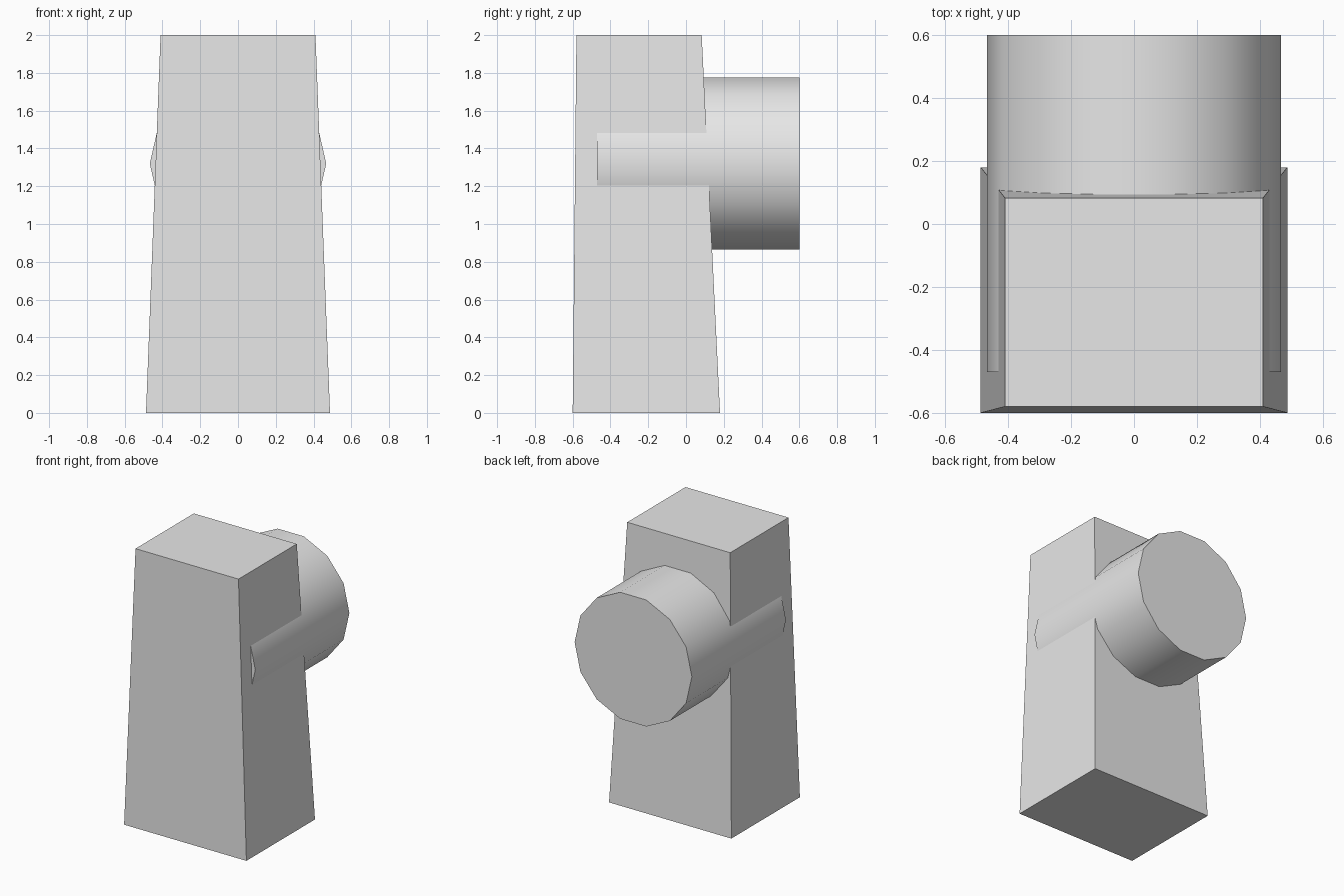
import bpy, bmesh, math

cube = bpy.data.objects.get("Cube")
if cube:
    bpy.data.objects.remove(cube, do_unlink=True)

HEIGHT = 2.0
grey = bpy.data.materials.new("plain grey")
grey.use_nodes = True
grey.diffuse_color = (0.8, 0.8, 0.8, 1)
grey.node_tree.nodes["Principled BSDF"].inputs["Base Color"].default_value = (0.8, 0.8, 0.8, 1)


def rectangle(bm, half_width, front, back, z):
    """Horizontal rectangle of vertices, counter-clockwise from above."""
    corners = [(-half_width, front), (half_width, front),
               (half_width, back), (-half_width, back)]
    return [bm.verts.new((x, y, z)) for x, y in corners]


# Tapered block, leaning slightly towards the front
bm = bmesh.new()
bottom = rectangle(bm, 0.487, -0.6, 0.18, 0)
top = rectangle(bm, 0.41, -0.58, 0.083, HEIGHT)
bm.faces.new(reversed(bottom))
bm.faces.new(top)
for i in range(4):
    j = (i + 1) % 4
    bm.faces.new((bottom[i], bottom[j], top[j], top[i]))
mesh = bpy.data.meshes.new("tapered_block")
bm.to_mesh(mesh)
bm.free()
block = bpy.data.objects.new("tapered_block", mesh)
bpy.context.collection.objects.link(block)
mesh.materials.append(grey)

# Horizontal drum through the block, with a vertex row at each side
front, back = -0.47, 0.6
bpy.ops.mesh.primitive_cylinder_add(
    vertices=14, radius=0.467, depth=back - front,
    location=(0, (front + back) / 2, 1.32),
    rotation=(math.pi / 2, 0, math.pi))
drum = bpy.context.object
drum.name = drum.data.name = "drum"
# Turn about its own axis so the top and bottom are flats
bm = bmesh.new()
bm.from_mesh(drum.data)
for v in bm.verts:
    v.co.x, v.co.y = v.co.y, -v.co.x
bm.to_mesh(drum.data)
bm.free()
drum.data.materials.append(grey)
bpy.ops.object.shade_smooth_by_angle(angle=math.radians(30))
